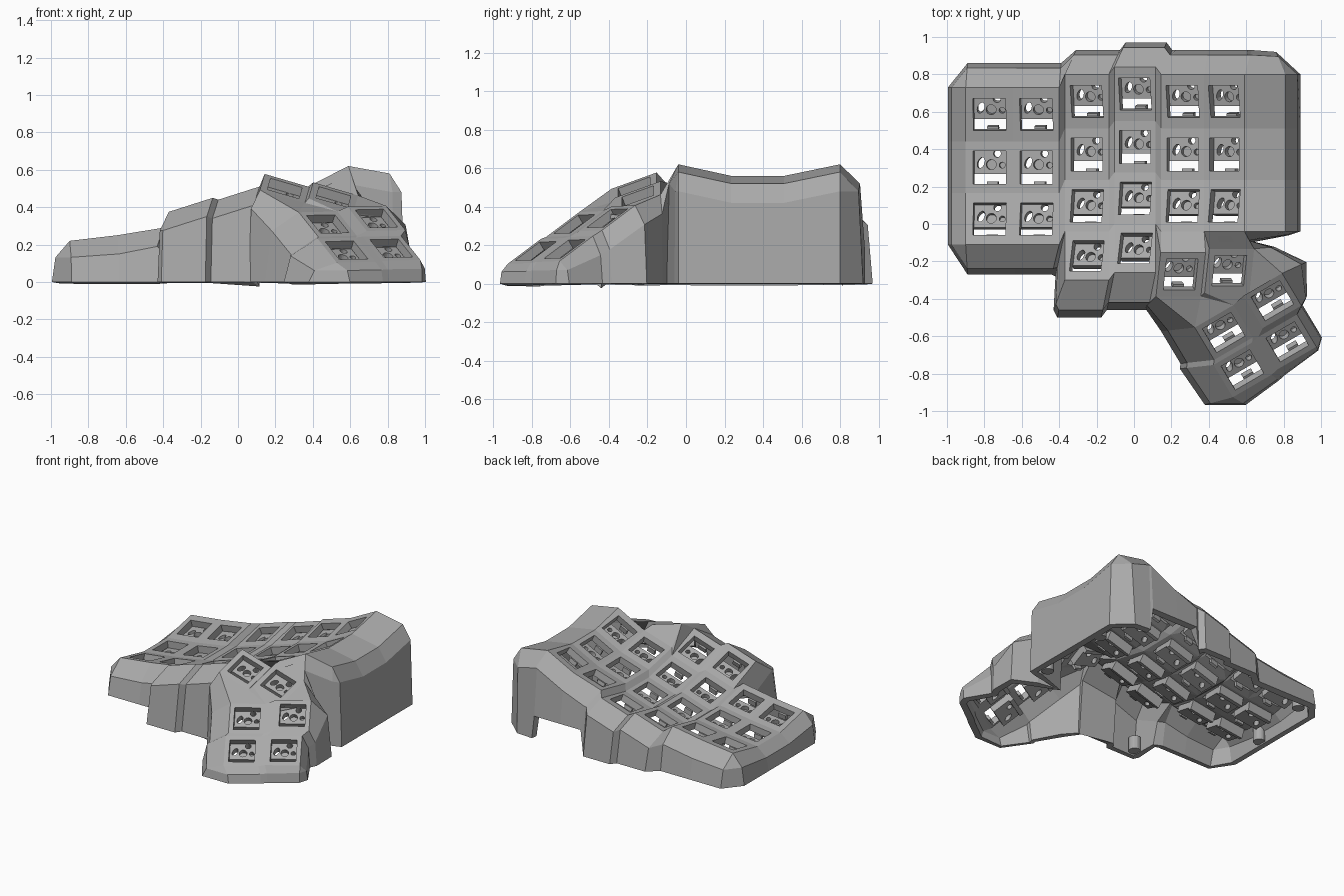
import bpy, bmesh
from mathutils import Vector, Matrix

if "Cube" in bpy.data.objects:
    bpy.data.objects.remove(bpy.data.objects["Cube"], do_unlink=True)

tone = (0.4, 0.4, 0.4, 1)
grey = bpy.data.materials.new("printed grey")
grey.use_nodes = True
grey.diffuse_color = tone
bsdf = next(n for n in grey.node_tree.nodes if n.type == 'BSDF_PRINCIPLED')
bsdf.inputs["Base Color"].default_value = tone


def add_object(name, mesh, matrix=Matrix()):
    ob = bpy.data.objects.new(name, mesh)
    bpy.context.scene.collection.objects.link(ob)
    if not mesh.materials:
        mesh.materials.append(grey)
    ob.matrix_world = matrix
    return ob


shell = bmesh.new()
key_frames = []


def face(*points):
    unique = []
    for p in points:
        if all((p - q).length > .0001 for q in unique):
            unique.append(p)
    if len(unique) > 2:
        shell.faces.new([shell.verts.new(p) for p in unique])


def key_cell(corners, half=.088):
    """Frame around a square key hole; corners run BL, BR, FR, FL."""
    bl, br, fr, fl = corners
    mid = (bl + br + fr + fl) / 4
    a = (br + fr - bl - fl).normalized()
    n = a.cross(bl + br - fl - fr).normalized()
    b = n.cross(a)
    right, back = a * half, b * half
    hole = [mid - right + back, mid + right + back, mid + right - back, mid - right - back]
    for i in range(4):
        face(corners[i], corners[i - 1], hole[i - 1], hole[i])
    frame = Matrix((a, b, n)).transposed().to_4x4()
    frame.translation = mid
    key_frames.append(frame)


# Finger columns: left x, right x, left z, right z, centre y, rows
columns = [(-.90, -.645, .16, .19, .30, 3), (-.645, -.40, .19, .23, .30, 3),
           (-.37, -.135, .21, .285, .37, 4), (-.105, .115, .275, .345, .41, 4),
           (.145, .375, .38, .45, .37, 3), (.375, .59, .45, .56, .37, 3)]
row_y = (.43, .14, -.135, -.41, -.67)
row_rise = (.06, 0, 0, .06, .165)


def edge_point(col, side, row):
    c = columns[col]
    return Vector((c[side], c[4] + row_y[row], c[2 + side] + row_rise[row]))


def left(col, row):
    return edge_point(col, 0, row)


def right(col, row):
    return edge_point(col, 1, row)


for i, c in enumerate(columns):
    for r in range(c[5]):
        key_cell([left(i, r), right(i, r), right(i, r + 1), left(i, r + 1)])
# Steps between neighbouring columns
for i in range(5):
    for r in range(min(columns[i][5], columns[i + 1][5])):
        face(right(i, r), left(i + 1, r), left(i + 1, r + 1), right(i, r + 1))

# Sloped shelf on the inner side
shelf = [Vector((.81, right(5, r).y, right(5, r).z - .04)) for r in range(4)]
for r in range(3):
    face(right(5, r), shelf[r], shelf[r + 1], right(5, r + 1))


# Thumb cluster: corners BL, BR, FR, FL for each key
def thumb_key(centre, a, b, half):
    c, a, b = Vector(centre), Vector(a) * half, Vector(b) * half
    corners = [c - a + b, c + a + b, c + a - b, c - a - b]
    key_cell(corners)
    return corners


upper = ((.96, 0, -.28), (.1, .94, .34), .125)
lower = ((.86, .5, .02), (-.43, .72, .54), .12)
a_bl, a_br, a_fr, a_fl = thumb_key((.25, -.27, .50), *upper)
b_bl, b_br, b_fr, b_fl = thumb_key((.51, -.25, .455), *upper)
c_bl, c_br, c_fr, c_fl = thumb_key((.74, -.41, .34), *lower)
d_bl, d_br, d_fr, d_fl = thumb_key((.48, -.58, .31), *lower)
e_bl, e_br, e_fr, e_fl = thumb_key((.82, -.63, .18), *lower)
f_bl, f_br, f_fr, f_fl = thumb_key((.58, -.78, .17), *lower)

# Webbing between thumb keys
face(a_br, b_bl, b_fl, a_fr)
face(a_fl, a_fr, d_bl)
face(a_fr, d_br, d_bl)
face(a_fr, b_fl, d_br)
face(b_fl, b_fr, d_br)
face(d_br, b_fr, c_bl)
face(b_fr, c_br, c_bl)
face(b_fr, b_br, c_br)
face(d_br, c_bl, c_fl, d_fr)
face(d_fr, c_fl, e_bl, f_br)
face(f_br, e_bl, e_fl, f_fr)
face(d_fl, d_fr, f_br, f_bl)
face(c_fl, c_fr, e_br, e_bl)
# Webbing from thumb keys to finger columns
face(right(3, 3), left(4, 3), a_bl)
face(right(3, 3), a_bl, right(3, 4))
face(right(3, 4), a_bl, a_fl)
face(left(4, 3), right(4, 3), a_br, a_bl)
face(right(4, 3), b_bl, a_br)
face(right(4, 3), right(5, 3), b_br, b_bl)

# Outer wall: each rim point drops over a bevel to a foot pushed outwards
wall = []


def wall_run(dx, dy, *rim, lift=0):
    for top in rim:
        foot = top + Vector((dx, dy, 0))
        mid = top.lerp(foot, .8)
        mid.z = top.z - min(.1, top.z * .4)
        foot.z = lift
        wall.append((top, mid, foot))


# Back, with a raised cable notch
wall_run(.01, .13, left(0, 0), right(0, 0), right(1, 0))
wall_run(.06, .13, left(2, 0), right(2, 0), left(3, 0), right(3, 0), left(4, 0))
wall_run(.08, .13, left(4, 0), lift=.17)
wall_run(.02, .13, right(4, 0), right(5, 0), lift=.17)
wall_run(.04, .13, right(5, 0))
# Inner side
wall_run(-.05, .12, shelf[0])
wall_run(.08, 0, *shelf)
wall_run(.02, -.02, shelf[3])
wall_run(.03, -.06, right(5, 3))
# Thumb cluster
wall_run(.11, .01, b_br)
wall_run(.13, .06, c_br)
wall_run(.03, .05, c_fr, e_br, e_fr)
wall_run(.01, -.02, e_fr)
wall_run(.04, -.03, e_fl, f_fr)
wall_run(.07, -.04, f_fl)
wall_run(-.15, -.04, f_fl)
wall_run(-.18, -.02, f_bl, d_fl, d_bl)
wall_run(-.06, -.06, a_fl)
# Front
wall_run(-.04, -.2, right(3, 4), left(3, 4), right(2, 4), left(2, 4))
wall_run(-.06, -.16, left(2, 4))
wall_run(-.05, -.24, left(2, 3))
wall_run(-.04, -.16, right(1, 3))
wall_run(.01, -.16, right(0, 3), left(0, 3))
# Outer side
wall_run(-.095, 0, *[left(0, r) for r in (3, 2, 1, 0)])

for k, (top, mid, foot) in enumerate(wall):
    last_top, last_mid, last_foot = wall[k - 1]
    face(last_top, top, mid, last_mid)
    face(last_mid, mid, foot, last_foot)

bmesh.ops.remove_doubles(shell, verts=shell.verts, dist=.0005)
bmesh.ops.recalc_face_normals(shell, faces=shell.faces)
if sum(f.normal.z * f.calc_area() for f in shell.faces) < 0:
    bmesh.ops.reverse_faces(shell, faces=shell.faces)
case_mesh = bpy.data.meshes.new("case_shell")
shell.to_mesh(case_mesh)
case = add_object("case_shell", case_mesh)
solid = case.modifiers.new("thickness", 'SOLIDIFY')
solid.thickness = .05
solid.offset = -1


# Small solids
def box(bm, size, loc):
    bmesh.ops.create_cube(bm, size=1, matrix=Matrix.Translation(loc) @ Matrix.Diagonal((*size, 1)))


def cylinder(bm, matrix):
    bmesh.ops.create_cone(bm, cap_ends=True, segments=18, radius1=1, radius2=1, depth=1, matrix=matrix)


def mesh_from(name, build):
    bm = bmesh.new()
    build(bm)
    mesh = bpy.data.meshes.new(name)
    bm.to_mesh(mesh)
    return mesh


def pin_holes(bm):
    # x, y, radius, stretch, bottom depth
    for x, y, r, stretch, low in ((-.052, .025, .018, 1.7, -.2), (.035, .074, .02, 1, -.2),
                                  (.003, .015, .027, 1, -.09), (.062, .012, .016, 1, -.09)):
        cylinder(bm, Matrix.Translation((x, y, low / 2)) @ Matrix.Rotation(-.4, 4, 'Z')
                 @ Matrix.Diagonal((r, r * stretch, -low, 1)))


# Switch socket: slab with pin holes, a back rail and a front clip
slab = add_object("socket_slab", mesh_from("socket_slab", lambda bm: box(bm, (.2, .14, .05), (0, .035, -.08))))
cutter = add_object("pin_cutter", mesh_from("pin_cutter", pin_holes))
cutter.hide_render = True
cut = slab.modifiers.new("pins", 'BOOLEAN')
cut.object = cutter
cut.operation = 'DIFFERENCE'
bpy.context.view_layer.update()
cut_slab = slab.evaluated_get(bpy.context.evaluated_depsgraph_get())
socket_mesh = bpy.data.meshes.new_from_object(cut_slab)
bpy.data.objects.remove(slab)
bpy.data.objects.remove(cutter)


def socket(bm):
    bm.from_mesh(socket_mesh)
    box(bm, (.2, .03, .07), (0, .11, -.085))
    box(bm, (.06, .02, .04), (.01, -.085, -.07))


switch_mesh = mesh_from("switch_socket", socket)
for frame in key_frames:
    add_object("switch_socket", switch_mesh, frame)

# Screw posts around the base
post_mesh = mesh_from("screw_post", lambda bm: cylinder(bm, Matrix.Diagonal((.042, .042, .1, 1))))
for x, y in ((-.83, .75), (-.92, .23), (-.35, -.41), (.82, .62), (.80, .04)):
    add_object("screw_post", post_mesh, Matrix.Translation((x, y, .05)))
